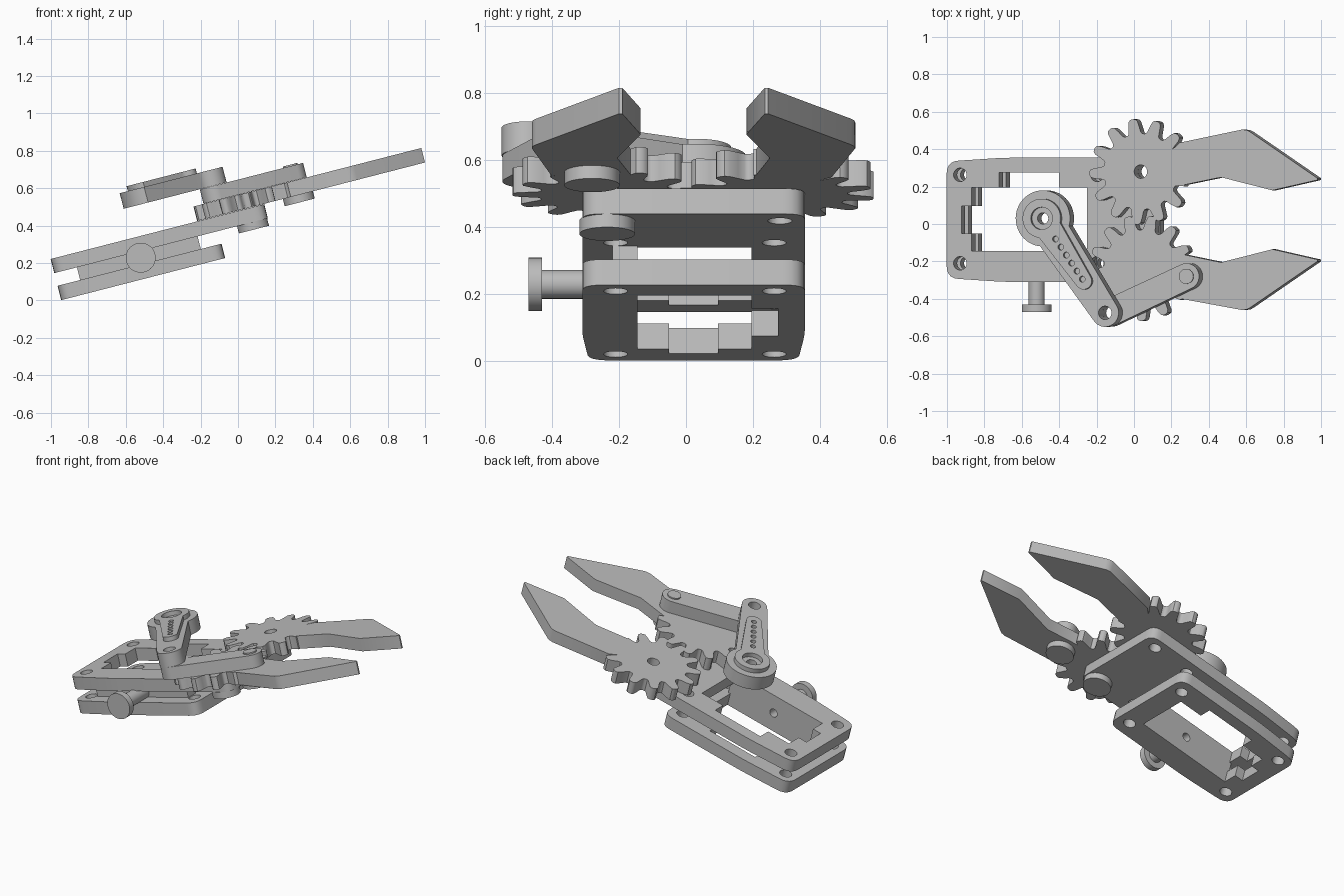
import bpy, bmesh, math
from mathutils import Matrix, Vector

cube = bpy.data.objects.get("Cube")
if cube:
    bpy.data.objects.remove(cube, do_unlink=True)

GREY = (0.5, 0.5, 0.5, 1)
grey = bpy.data.materials.new("plain grey")
grey.use_nodes = True
grey.diffuse_color = GREY
grey.node_tree.nodes["Principled BSDF"].inputs["Base Color"].default_value = GREY

# The whole mechanism lies on a plane tilted about y
TILT = Matrix.Rotation(math.radians(-14.4), 4, "Y")
MID = 0.0225      # y of the plane of symmetry


def finish(obj):
    bpy.ops.object.select_all(action="DESELECT")
    obj.select_set(True)
    bpy.context.view_layer.objects.active = obj
    bpy.ops.object.shade_smooth_by_angle(angle=math.radians(35))


def slab(name, loops, low, high):
    """Extrude an outline with holes (the later loops) between two heights."""
    curve = bpy.data.curves.new(name, "CURVE")
    curve.dimensions = "2D"
    curve.fill_mode = "BOTH"
    curve.extrude = (high - low) / 2
    for loop in loops:
        spline = curve.splines.new("POLY")
        spline.points.add(len(loop) - 1)
        for point, (x, y) in zip(spline.points, loop):
            point.co = (x, y, 0, 1)
        spline.use_cyclic_u = True
    source = bpy.data.objects.new(name + " outline", curve)
    bpy.context.collection.objects.link(source)
    bpy.context.view_layer.update()
    graph = bpy.context.evaluated_depsgraph_get()
    mesh = bpy.data.meshes.new_from_object(source.evaluated_get(graph))
    bpy.data.objects.remove(source, do_unlink=True)
    bm = bmesh.new()
    bm.from_mesh(mesh)
    bmesh.ops.remove_doubles(bm, verts=bm.verts, dist=0.0003)
    bmesh.ops.recalc_face_normals(bm, faces=bm.faces)
    bmesh.ops.translate(bm, verts=bm.verts, vec=(0, 0, (low + high) / 2))
    bm.to_mesh(mesh)
    bm.free()
    mesh.materials.clear()
    mesh.materials.append(grey)
    obj = bpy.data.objects.new(name, mesh)
    obj.matrix_world = TILT
    bpy.context.collection.objects.link(obj)
    finish(obj)
    return obj


def arc(center, radius, start, end, steps):
    """Points on an arc, angles in degrees."""
    angles = [math.radians(start + (end - start) * i / steps) for i in range(steps + 1)]
    return [(center[0] + radius * math.cos(a), center[1] + radius * math.sin(a)) for a in angles]


def circle(center, radius, steps=28):
    return arc(center, radius, 0, 360, steps)[:-1]


def rounded(points, radius):
    """Round every corner of a polygon."""
    result = []
    for i, p in enumerate(points):
        p = Vector(p)
        a = p + (Vector(points[i - 1]) - p).normalized() * radius
        b = p + (Vector(points[(i + 1) % len(points)]) - p).normalized() * radius
        for k in range(6):
            t = k / 5
            result.append(tuple(a * (1 - t) ** 2 + p * 2 * t * (1 - t) + b * t * t))
    return result


def bar(c1, r1, c2, r2, neck):
    """Outline of a bar with two round ends; neck is where it leaves the first."""
    d = math.degrees(math.atan2(c2[1] - c1[1], c2[0] - c1[0]))
    return arc(c1, r1, d + neck, d + 360 - neck, 36) + arc(c2, r2, d - 88, d + 88, 18)


def round_pin(name, center, radius, low, high):
    return slab(name, [circle(center, radius, 40)], low, high)


# Frame plates: same window and corner holes, the upper one reaching under the gears
GEAR_U, GEAR_Y = 0.177, 0.28
window = [(-0.777, -0.145), (-0.139, -0.145), (-0.139, 0.195), (-0.294, 0.195),
          (-0.294, 0.275), (-0.625, 0.275), (-0.625, 0.195), (-0.777, 0.195),
          (-0.777, 0.095), (-0.833, 0.095), (-0.833, -0.05), (-0.777, -0.05)]
corner_holes = [circle((u, y), 0.036) for u in (-0.841, -0.085) for y in (0.263, -0.21)]


def plate(name, end, low, high, extra):
    half = [(-0.915, 0.312), (-0.6, 0.332), (end, 0.332)]
    outline = [(u, MID + y) for u, y in half] + [(u, MID - y) for u, y in reversed(half)]
    slab(name, [rounded(outline, 0.065), window] + corner_holes + extra, low, high)


plate("lower_plate", -0.01, 0.237, 0.316, [])
plate("upper_plate", 0.264, 0.386, 0.464, [circle((GEAR_U, GEAR_Y), 0.036)])

# Gears with fingers, each in one piece
TEETH = 13
finger = [(0.243, -0.07), (0.443, -0.03), (0.727, -0.1), (0.975, -0.045), (0.975, -0.035),
          (0.603, 0.213), (0.585, 0.222), (0.56, 0.225), (0.216, 0.155)]


def geared_finger(name, side, phase, holes):
    center_y = MID + side * (GEAR_Y - MID)
    outline = []
    for degree in range(34, 344, 2):
        wave = math.cos(math.radians((degree - phase) * TEETH))
        r = 0.243 + 0.04 * math.tanh(2 * wave) / math.tanh(2)
        a = math.radians(degree)
        outline.append((r * math.cos(a), r * math.sin(a)))
    outline = [(GEAR_U + x, center_y + side * y) for x, y in outline + finger]
    slab(name, [outline] + holes, 0.466, 0.546)


geared_finger("left_geared_finger", 1, 16, [circle((GEAR_U, GEAR_Y), 0.036)])
geared_finger("right_geared_finger", -1, 6, [])
round_pin("gear_pin_head", (GEAR_U, 2 * MID - GEAR_Y), 0.083, 0.346, 0.388)

# Link from the driven finger to the crank
elbow, joint = (0.023, -0.475), (0.45, -0.28)
elbow_hole = circle(elbow, 0.036)
slab("link", [bar(elbow, 0.073, joint, 0.07, 90), elbow_hole], 0.547, 0.626)
round_pin("link_pin", joint, 0.04, 0.6, 0.634)
round_pin("link_pin_head", joint, 0.083, 0.426, 0.467)

# Crank arm and the perforated horn on it
hub, horn_end = (-0.32, 0.03), (-0.089, -0.305)
slab("crank_arm", [bar(hub, 0.15, elbow, 0.075, 40), circle(hub, 0.03), elbow_hole], 0.627, 0.713)
horn_holes = []
for i in range(6):
    t = 0.33 + 0.128 * i
    spot = Vector(hub).lerp(Vector(horn_end), t)
    horn_holes.append(circle(spot, 0.016, 14))
slab("servo_horn", [bar(hub, 0.105, horn_end, 0.045, 42), circle(hub, 0.06)] + horn_holes, 0.713, 0.74)

# Spacer wall between the plates and the knob screwed into it


def upright(name, loops, y_low, y_high):
    """Slab turned so that its thickness runs along y."""
    obj = slab(name, loops, -y_high, -y_low)
    obj.matrix_world = TILT @ Matrix.Rotation(math.radians(90), 4, "X")


axle = (-0.447, 0.351)
wall = [(-0.79, 0.316), (-0.124, 0.316), (-0.124, 0.386), (-0.79, 0.386)]
upright("spacer_wall", [wall, circle(axle, 0.026)], -0.22, -0.145)
upright("knob_shaft", [circle(axle, 0.043)], -0.432, -0.218)
upright("knob_head", [circle(axle, 0.08, 40)], -0.47, -0.43)
